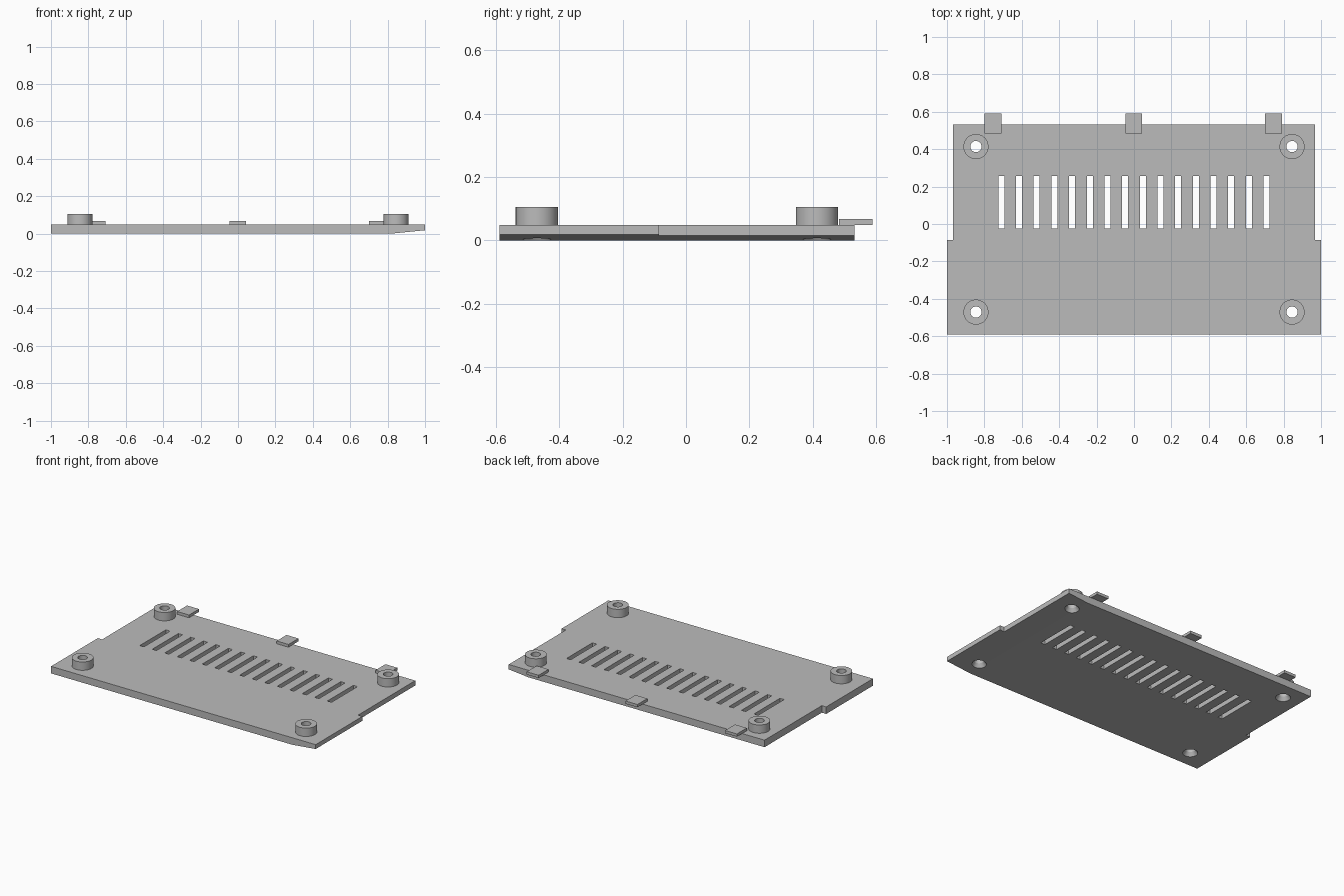
import bpy, bmesh, math
from mathutils import Vector

cube = bpy.data.objects.get("Cube")
if cube:
    bpy.data.objects.remove(cube, do_unlink=True)

GREY = (0.5, 0.5, 0.5, 1)
mat = bpy.data.materials.new("plain grey plastic")
mat.use_nodes = True
mat.diffuse_color = GREY
mat.node_tree.nodes["Principled BSDF"].inputs["Base Color"].default_value = GREY

THICK = 0.048        # plate thickness
BOSS_TOP = 0.105
HOLE_R = 0.03
SCREWS = [(sx * 0.845, y) for sx in (-1, 1) for y in (-0.471, 0.414)]


def finish(name, bm):
    bmesh.ops.recalc_face_normals(bm, faces=bm.faces[:])
    mesh = bpy.data.meshes.new(name)
    bm.to_mesh(mesh)
    bm.free()
    mesh.materials.append(mat)
    ob = bpy.data.objects.new(name, mesh)
    bpy.context.collection.objects.link(ob)
    return ob


def add_box(bm, x0, x1, y0, y1, z0, z1):
    verts = bmesh.ops.create_cube(bm, size=1)["verts"]
    for v in verts:
        v.co = ((x0 + x1) / 2 + v.co.x * (x1 - x0),
                (y0 + y1) / 2 + v.co.y * (y1 - y0),
                (z0 + z1) / 2 + v.co.z * (z1 - z0))


def add_lathe(bm, profile, x, y, closed, steps=48):
    """Turn an (r, z) profile about a vertical axis at x, y."""
    verts = [bm.verts.new((x + r, y, z)) for r, z in profile]
    edges = [bm.edges.new(p) for p in zip(verts, verts[1:])]
    if closed:
        edges.append(bm.edges.new((verts[-1], verts[0])))
    bmesh.ops.spin(bm, geom=verts + edges, cent=(x, y, 0), axis=(0, 0, 1),
                   angle=math.tau, steps=steps, use_merge=True)
    bmesh.ops.remove_doubles(bm, verts=bm.verts[:], dist=1e-5)


# Plate: stepped outline, extruded
half = [(1, -0.59), (1, -0.085), (0.967, -0.085), (0.967, 0.533)]
outline = half + [(-x, y) for x, y in reversed(half)]
bm = bmesh.new()
face = bm.faces.new([bm.verts.new((x, y, 0)) for x, y in outline])
top = bmesh.ops.extrude_face_region(bm, geom=[face])["geom"]
bmesh.ops.translate(bm, vec=(0, 0, THICK),
                    verts=[g for g in top if isinstance(g, bmesh.types.BMVert)])
bmesh.ops.recalc_face_normals(bm, faces=bm.faces[:])

# Sloped underside along the left edge
cut = bmesh.ops.bisect_plane(
    bm, geom=bm.verts[:] + bm.edges[:] + bm.faces[:], dist=1e-6,
    plane_co=(0.82, 0, 0), plane_no=Vector((0.1, 0, -1)), clear_outer=True)
rim = [g for g in cut["geom_cut"] if isinstance(g, bmesh.types.BMEdge)]
bmesh.ops.contextual_create(bm, geom=rim)
plate = finish("base_plate", bm)

# Vent slots and countersunk screw holes are cut through the plate
bm = bmesh.new()
for i in range(16):
    x = -0.709 + i * 0.0945
    add_box(bm, x - 0.016, x + 0.016, -0.025, 0.256, -0.05, 0.1)
for x, y in SCREWS:
    add_lathe(bm, [(0, -0.02), (0.059, -0.02), (HOLE_R, 0.025),
                   (HOLE_R, 0.1), (0, 0.1)], x, y, False)
cutter = finish("cutter", bm)
cutter.hide_render = True
mod = plate.modifiers.new("openings", 'BOOLEAN')
mod.operation = 'DIFFERENCE'
mod.solver = 'EXACT'
mod.object = cutter
bpy.context.view_layer.objects.active = plate
bpy.ops.object.modifier_apply(modifier=mod.name)
bpy.data.objects.remove(cutter, do_unlink=True)

# Screw bosses
bm = bmesh.new()
for x, y in SCREWS:
    add_lathe(bm, [(HOLE_R, THICK), (0.067, THICK),
                   (0.067, BOSS_TOP), (HOLE_R, BOSS_TOP)], x, y, True)
bosses = finish("screw_bosses", bm)

# Locating tabs over the back edge
bm = bmesh.new()
for x in (-0.753, -0.001, 0.746):
    add_box(bm, x - 0.045, x + 0.045, 0.483, 0.59, THICK, 0.067)
finish("back_tabs", bm)

# Smooth the round walls, keep edges sharp
bpy.ops.object.select_all(action='DESELECT')
for ob in (plate, bosses):
    ob.select_set(True)
bpy.context.view_layer.objects.active = bosses
bpy.ops.object.shade_smooth_by_angle(angle=math.radians(30))
